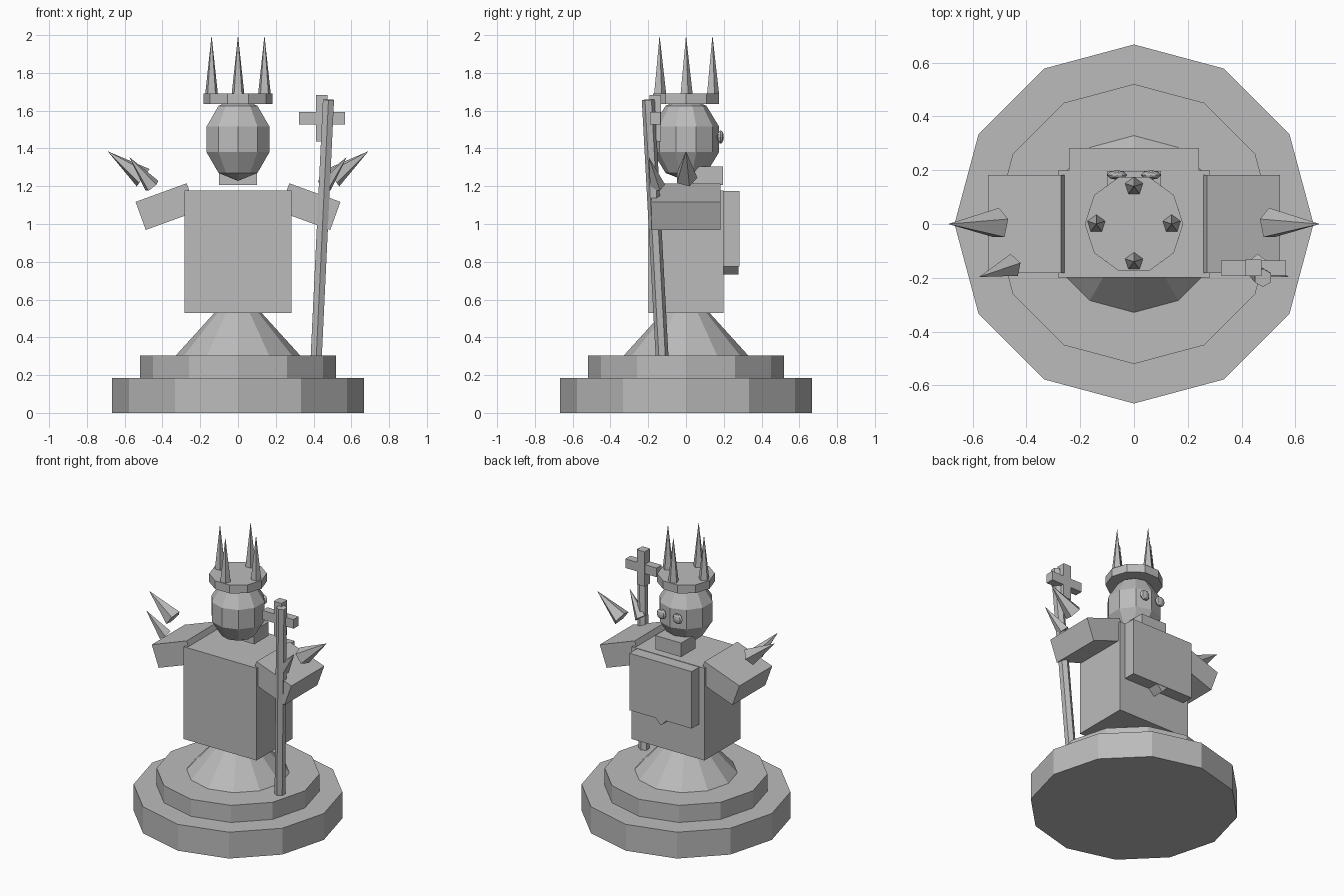
import bpy, bmesh
from math import radians
from mathutils import Vector, Matrix

if "Cube" in bpy.data.objects:
    bpy.data.objects.remove(bpy.data.objects["Cube"])

grey = bpy.data.materials.new("stone_grey")
grey.diffuse_color = (0.5, 0.5, 0.5, 1)
grey.use_nodes = True
grey.node_tree.nodes["Principled BSDF"].inputs["Base Color"].default_value = grey.diffuse_color


def finish(name, bm, matrix):
    bmesh.ops.transform(bm, matrix=matrix, verts=bm.verts)
    bmesh.ops.recalc_face_normals(bm, faces=bm.faces)
    me = bpy.data.meshes.new(name)
    bm.to_mesh(me)
    bm.free()
    me.materials.append(grey)
    ob = bpy.data.objects.new(name, me)
    bpy.context.collection.objects.link(ob)
    return ob


def box(name, centre, size, tilt=0):
    """Box turned about the y axis by tilt degrees."""
    bm = bmesh.new()
    bmesh.ops.create_cube(bm, size=1)
    m = (Matrix.Translation(centre) @ Matrix.Rotation(radians(tilt), 4, 'Y')
         @ Matrix.Diagonal((*size, 1)))
    return finish(name, bm, m)


def taper(name, start, end, r1, r2, sides, spin=0):
    """Cylinder or cone running from start to end."""
    a, b = Vector(start), Vector(end)
    axis = b - a
    bm = bmesh.new()
    bmesh.ops.create_cone(bm, cap_ends=True, segments=sides,
                          radius1=r1, radius2=r2, depth=axis.length)
    bmesh.ops.remove_doubles(bm, verts=bm.verts, dist=1e-5)
    turn = Vector((0, 0, 1)).rotation_difference(axis).to_matrix().to_4x4()
    m = (Matrix.Translation((a + b) / 2) @ turn
         @ Matrix.Rotation(radians(spin), 4, 'Z'))
    return finish(name, bm, m)


def ball(name, centre, radii, segments, rings):
    bm = bmesh.new()
    bmesh.ops.create_uvsphere(bm, u_segments=segments, v_segments=rings, radius=1)
    return finish(name, bm, Matrix.Translation(centre) @ Matrix.Diagonal((*radii, 1)))


# Stepped plinth and flared skirt
taper("base_lower", (0, 0, 0), (0, 0, 0.185), 0.667, 0.667, 12)
taper("base_upper", (0, 0, 0.18), (0, 0, 0.305), 0.52, 0.52, 12)
taper("skirt", (0, 0, 0.30), (0, 0, 0.667), 0.333, 0, 12)

# Torso with back plate and its pointed tip
box("torso", (0, 0, 0.854), (0.565, 0.397, 0.648))
box("back_plate", (0, 0.235, 0.975), (0.483, 0.094, 0.40))
box("plate_tip", (0, 0.239, 0.777), (0.064, 0.08, 0.064), 45)

# Head, collar block and eyes
box("collar", (0, 0.117, 1.256), (0.2, 0.16, 0.098))
ball("head", (0, 0, 1.448), (0.184, 0.184, 0.22), 10, 5)

# Crown
taper("crown_band", (0, 0, 1.634), (0, 0, 1.692), 0.183, 0.183, 10, 90)
for x, y in ((0.14, 0), (-0.14, 0), (0, 0.14), (0, -0.14)):
    taper("crown_spike", (x, y, 1.69), (x, y, 2.0), 0.035, 0, 5)

# Mirrored parts: eyes, arms and arm spikes
for s in (-1, 1):
    ball("eye", (s * 0.063, 0.182, 1.46), (0.037, 0.018, 0.035), 8, 6)
    box("arm", (s * 0.38, 0, 1.092), (0.288, 0.365, 0.158), s * 20)
    taper("large_arm_spike", (s * 0.502, 0, 1.245), (s * 0.69, 0, 1.385), 0.06, 0, 5)
    taper("small_arm_spike", (s * 0.455, -0.155, 1.2),
          (s * 0.576, -0.197, 1.355), 0.045, 0, 5)

# Leaning staff with a cross behind its top
taper("staff", (0.412, -0.124, 0.25), (0.479, -0.2, 1.658), 0.034, 0.034, 6)
box("cross_upright", (0.444, -0.163, 1.56), (0.06, 0.062, 0.244))
box("cross_bar", (0.444, -0.163, 1.56), (0.243, 0.056, 0.064))
